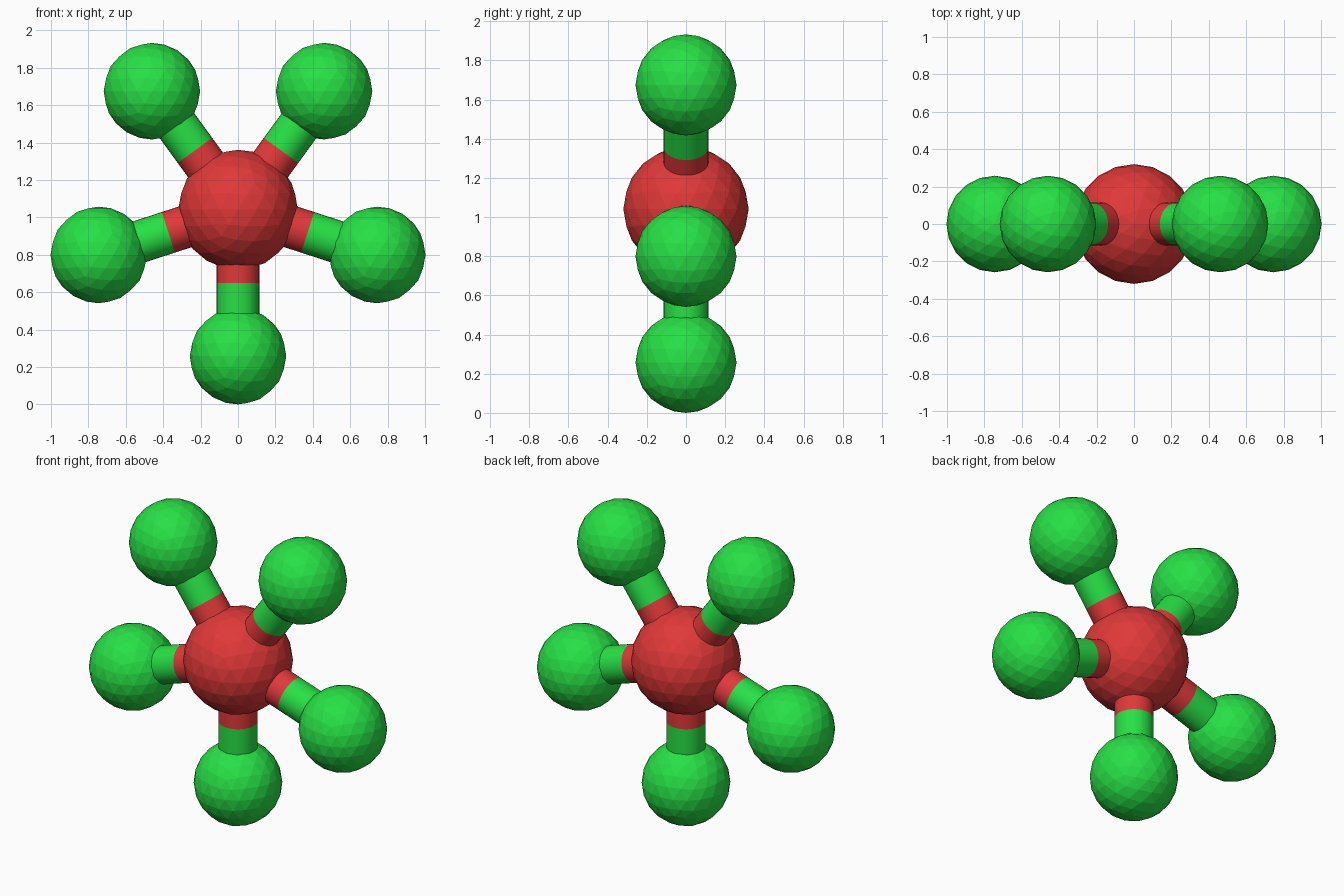
import bpy
from math import pi
from mathutils import Vector, Matrix

if "Cube" in bpy.data.objects:
    bpy.data.objects.remove(bpy.data.objects["Cube"])

CORE_R, BALL_R, BOND_R = 0.32, 0.258, 0.114
REACH = 0.783                      # core centre to outer ball centre
CENTRE = Vector((0, 0, REACH + BALL_R))


def material(name, color):
    m = bpy.data.materials.new(name)
    m.diffuse_color = color
    m.use_nodes = True
    m.node_tree.nodes["Principled BSDF"].inputs["Base Color"].default_value = m.diffuse_color
    return m


red = material("red", (0.75, 0.04, 0.04, 1))
green = material("green", (0.02, 0.75, 0.06, 1))


def ball(name, pos, radius, mat):
    bpy.ops.mesh.primitive_ico_sphere_add(subdivisions=3, radius=radius, location=pos)
    ob = bpy.context.object
    ob.name = name
    ob.data.materials.append(mat)


def rod(name, direction, start, end, mat):
    bpy.ops.mesh.primitive_cylinder_add(
        vertices=32, radius=BOND_R, depth=end - start,
        location=CENTRE + direction * (start + end) / 2,
        rotation=direction.to_track_quat('Z', 'Y').to_euler())
    ob = bpy.context.object
    ob.name = name
    ob.data.materials.append(mat)
    bpy.ops.object.shade_smooth_by_angle()


# central ball
ball("core_ball", CENTRE, CORE_R, red)

# five arms in the xz plane, first one pointing down; each rod is half red, half green
for i in range(5):
    d = Matrix.Rotation(i * 2 * pi / 5, 3, 'Y') @ Vector((0, 0, -1))
    ball(f"outer_ball_{i + 1}", CENTRE + d * REACH, BALL_R, green)
    rod(f"inner_rod_{i + 1}", d, CORE_R - 0.1, REACH / 2, red)
    rod(f"outer_rod_{i + 1}", d, REACH / 2, REACH - BALL_R + 0.1, green)
